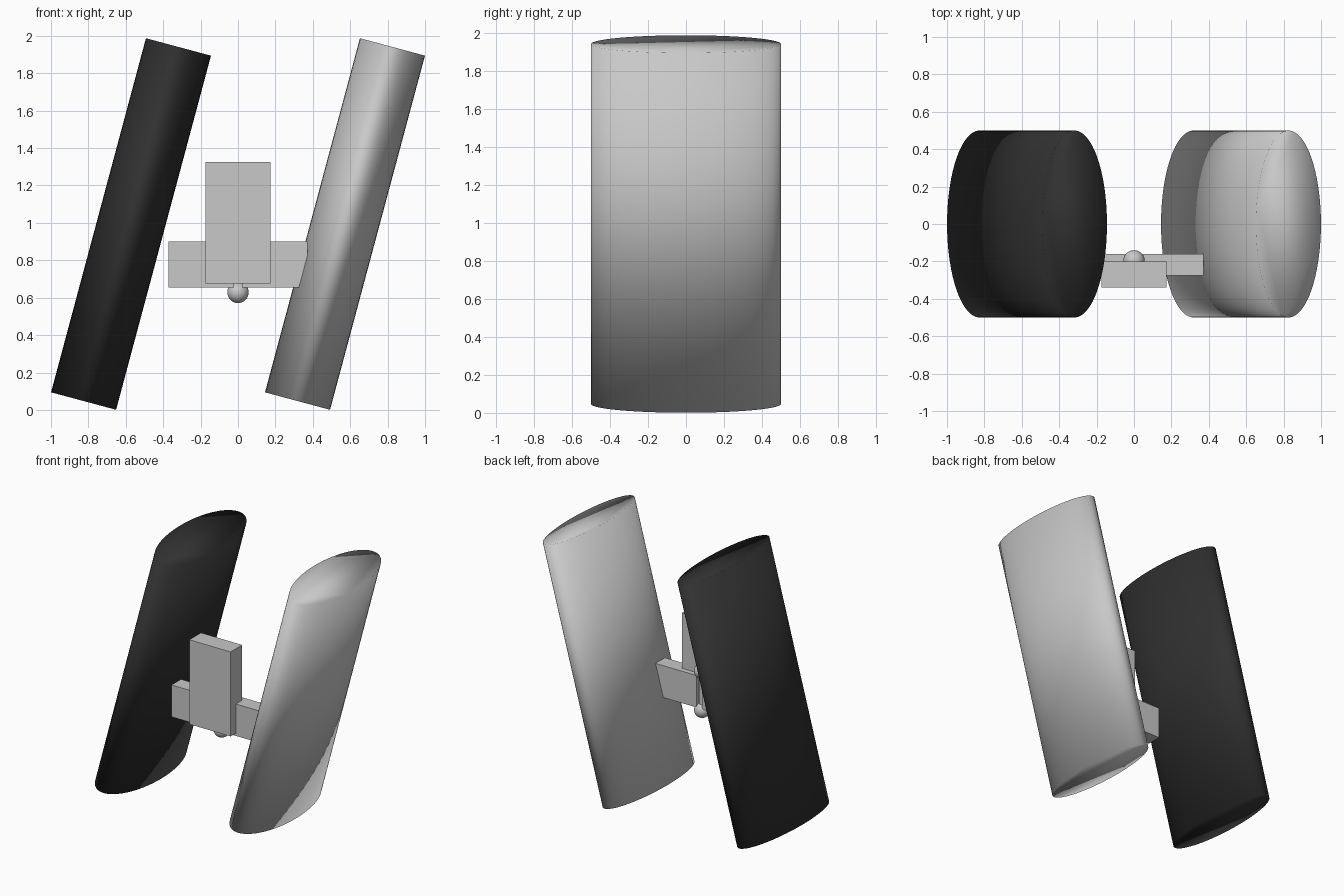
import bpy
from math import radians

if "Cube" in bpy.data.objects:
    bpy.data.objects.remove(bpy.data.objects["Cube"], do_unlink=True)


def make_material(name, value):
    mat = bpy.data.materials.new(name)
    mat.use_nodes = True
    color = (value, value, value, 1)
    mat.diffuse_color = color
    mat.node_tree.nodes["Principled BSDF"].inputs["Base Color"].default_value = color
    return mat


grey = make_material("light grey", 0.58)
black = make_material("soft black", 0.03)


def finish(name, mat):
    obj = bpy.context.object
    obj.name = name
    obj.data.materials.append(mat)
    return obj


def box(name, low, high):
    center = [(a + b) / 2 for a, b in zip(low, high)]
    bpy.ops.mesh.primitive_cube_add(size=1, location=center)
    obj = finish(name, grey)
    obj.scale = [b - a for a, b in zip(low, high)]
    bpy.ops.object.transform_apply(location=False, rotation=False, scale=True)


# Slanted oval slabs, softly shaded over the rims
def slab(name, x, mat):
    bpy.ops.mesh.primitive_cylinder_add(vertices=64, radius=1, depth=1)
    obj = finish(name, mat)
    obj.scale = (0.18, 0.5, 1.96)
    bpy.ops.object.transform_apply(location=False, rotation=False, scale=True)
    obj.location = (x, 0, 0.994)
    obj.rotation_euler.y = radians(15)
    bpy.ops.object.shade_smooth()


slab("left_slab", 0.572, grey)
slab("right_slab", -0.572, black)

# Upright plate
box("upright_plate", (-0.175, -0.34, 0.676), (0.175, -0.2, 1.325))

# Cross arms on either side of the hinge pin
box("left_arm", (0.022, -0.275, 0.655), (0.372, -0.16, 0.9))
box("right_arm", (-0.372, -0.275, 0.655), (-0.022, -0.16, 0.9))

# Hinge pin with a ball at each end
PIN_Y = -0.197
bpy.ops.mesh.primitive_cylinder_add(vertices=24, radius=0.024, depth=0.3,
                                    location=(0, PIN_Y, 0.778))
finish("hinge_pin", grey)
bpy.ops.object.shade_smooth_by_angle()

for name, z in (("lower_ball", 0.628), ("upper_ball", 0.928)):
    bpy.ops.mesh.primitive_uv_sphere_add(segments=32, ring_count=16, radius=0.057,
                                         location=(0, PIN_Y, z))
    finish(name, grey)
    bpy.ops.object.shade_smooth()
